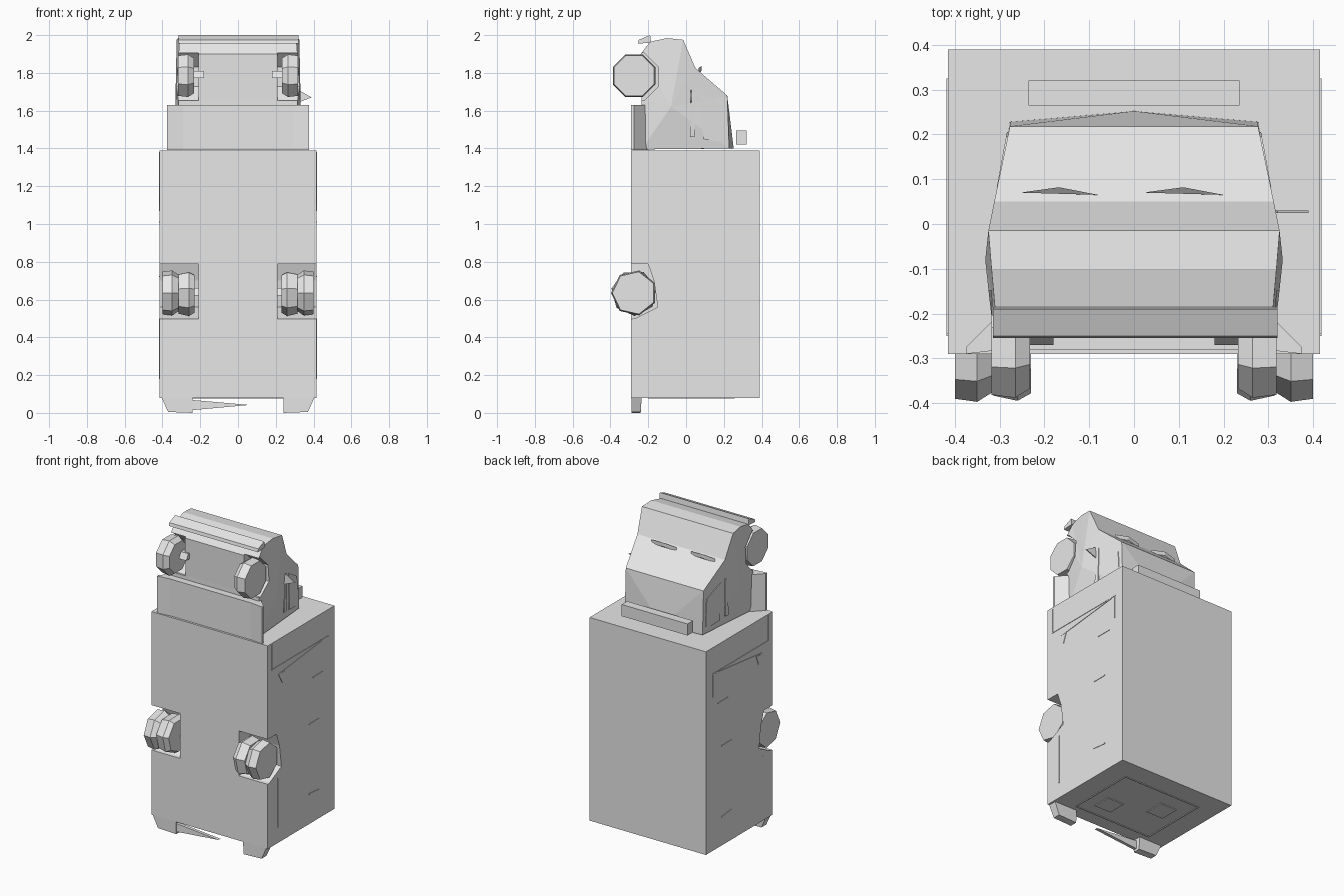
import bpy, bmesh, math

cube = bpy.data.objects.get("Cube")
if cube:
    bpy.data.objects.remove(cube, do_unlink=True)

grey = bpy.data.materials.new("light_grey")
grey.use_nodes = True
grey.diffuse_color = (0.8, 0.8, 0.8, 1)
grey.node_tree.nodes["Principled BSDF"].inputs["Base Color"].default_value = (0.8, 0.8, 0.8, 1)


def finish(name, bm):
    bmesh.ops.recalc_face_normals(bm, faces=bm.faces[:])
    me = bpy.data.meshes.new(name)
    bm.to_mesh(me)
    bm.free()
    me.materials.append(grey)
    ob = bpy.data.objects.new(name, me)
    bpy.context.collection.objects.link(ob)
    return ob


def loft(name, loops):
    """Skin matching point loops and cap both ends."""
    bm = bmesh.new()
    rings = [[bm.verts.new(p) for p in loop] for loop in loops]
    n = len(rings[0])
    for a, b in zip(rings, rings[1:]):
        for i in range(n):
            j = (i + 1) % n
            bm.faces.new((a[i], a[j], b[j], b[i]))
    bm.faces.new(rings[0])
    bm.faces.new(rings[-1])
    return finish(name, bm)


def box(name, x0, x1, y0, y1, z0, z1):
    return loft(name, [[(x0, y0, z), (x1, y0, z), (x1, y1, z), (x0, y1, z)] for z in (z0, z1)])


def side_prism(name, profile, x0, x1):
    """Extrude a (y, z) outline along x."""
    return loft(name, [[(x, y, z) for y, z in profile] for x in (x0, x1)])


def cut(target, cutter):
    cutter.hide_render = True
    mod = target.modifiers.new("cut", 'BOOLEAN')
    mod.operation = 'DIFFERENCE'
    mod.solver = 'EXACT'
    mod.object = cutter
    bpy.context.view_layer.objects.active = target
    bpy.ops.object.modifier_apply(modifier=mod.name)
    bpy.data.objects.remove(cutter, do_unlink=True)


def wheel(name, y, z, stations, sides, turn):
    """Low-poly tyre from (x, radius) stations."""
    ang = [turn + 2 * math.pi * i / sides for i in range(sides)]
    return loft(name, [[(x, y + r * math.cos(a), z + r * math.sin(a)) for a in ang]
                       for x, r in stations])


SIDES = ((1, "left"), (-1, "right"))

# Cargo box with rear wheel recesses
cargo = box("cargo_box", -0.415, 0.415, -0.29, 0.39, 0.08, 1.39)
recess = [(-0.35, 0.49), (-0.27, 0.50), (-0.15, 0.56), (-0.17, 0.70), (-0.20, 0.787), (-0.35, 0.787)]
for s, side in SIDES:
    cut(cargo, side_prism("recess_cutter", recess, s * 0.21, s * 0.5))

# Cab: side outline (y, z, half width) joined to a bulging centre on each side
outline = [(-0.235, 1.395, .31), (-0.235, 1.66, .315), (-0.24, 1.90, .315), (-0.19, 1.965, .31),
           (-0.10, 1.984, .318), (-0.015, 1.975, .325), (0.05, 1.825, .312),
           (0.218, 1.68, .277), (0.228, 1.40, .277)]
bm = bmesh.new()
rows = [[bm.verts.new((s * w, y, z)) for y, z, w in outline] for s in (1, -1)]
hubs = [bm.verts.new((s * 0.332, -0.08, 1.62)) for s in (1, -1)]
peak = bm.verts.new((0, 0.252, 1.40))
n = len(outline)
for row, hub in zip(rows, hubs):
    for i in range(n):
        bm.faces.new((row[i], row[(i + 1) % n], hub))
for i in range(n - 2):
    bm.faces.new((rows[0][i], rows[0][i + 1], rows[1][i + 1], rows[1][i]))
bm.faces.new((rows[0][-2], rows[0][-1], peak))
bm.faces.new((rows[1][-2], rows[1][-1], peak))
bm.faces.new((rows[0][-2], rows[1][-2], peak))
bm.faces.new((rows[0][0], rows[1][0], rows[1][-1], peak, rows[0][-1]))
cab = finish("cab", bm)
arch = [(-0.275 + 0.137 * math.cos(a), 1.78 + 0.137 * math.sin(a))
        for a in [math.pi * (2 * i + 1) / 8 for i in range(8)]]
for s, side in SIDES:
    cut(cab, side_prism("arch_cutter", arch, s * 0.21, s * 0.5))

# Chassis block between the cab and the cargo box, with flared sides
loft("chassis_block", [[(-.375, -.29, z), (-.29, -.28, z), (.29, -.28, z), (.375, -.29, z),
                        (.375, -.275, z), (.30, -.20, z), (-.30, -.20, z), (-.375, -.275, z)]
                       for z in (1.392, 1.63)])

# Bumper and roof deflector
bumper = [(-0.255, 1.955), (-0.25, 1.975), (-0.19, 2.0), (-0.185, 1.96)]
side_prism("bumper", bumper, -0.315, 0.32)
box("roof_deflector", -0.235, 0.235, 0.265, 0.32, 1.42, 1.495)

for s, side in SIDES:
    # Wheels and axle stubs
    wheel(side + "_front_wheel", -0.275, 1.785,
          [(s * .232, .10), (s * .265, .122), (s * .318, .115)], 8, math.pi / 8)
    wheel(side + "_rear_inner_wheel", -0.275, 0.635,
          [(s * .23, .105), (s * .26, .122), (s * .315, .11)], 7, 0.25)
    wheel(side + "_rear_outer_wheel", -0.275, 0.635,
          [(s * .315, .10), (s * .35, .122), (s * .40, .115)], 7, 0.45)
    for z, label in ((1.79, "front"), (0.64, "rear")):
        side_prism(f"{side}_{label}_axle", [(-.27, z - .018), (-.25, z + .02), (-.20, z + .02),
                                            (-.20, z - .018)], s * .18, s * .25)

    # Mud flaps
    loft(side + "_mud_flap", [[(s * .405, y0, .082), (s * .37, y1, .005),
                               (s * .24, y1, 0.0), (s * .24, y0, .082)]
                              for y0, y1 in ((-.29, -.288), (-.235, -.24))])

    # Thin panel trims on the cargo box sides
    a, b = s * 0.413, s * 0.418
    trims = [[(-.18, 1.16), (.29, 1.212), (.29, 1.218), (-.18, 1.167)],
             [(-.18, 1.16), (-.12, 1.165), (-.145, 1.10)],
             [(-.25, 1.216), (.325, 1.216), (.325, 1.222), (-.25, 1.222)],
             [(.317, 1.07), (.323, 1.07), (.323, 1.22), (.317, 1.22)],
             [(-.25, 1.22), (-.244, 1.22), (-.244, 1.38), (-.25, 1.38)],
             [(.17, 1.008), (.27, 1.008), (.27, 1.014), (.17, 1.014)],
             [(.13, .72), (.23, .72), (.23, .726), (.13, .726)],
             [(.13, .27), (.23, .26), (.23, .268), (.13, .278)],
             [(-.19, .18), (-.185, .18), (-.185, .50), (-.19, .50)]]
    for i, t in enumerate(trims):
        side_prism(f"{side}_panel_trim_{i + 1}", t, a, b)

    # Door pillar and window plates following the cab taper
    for label, quad in (("pillar", [(.02, 1.46), (.045, 1.46), (.05, 1.70), (.03, 1.70)]),
                        ("window", [(.09, 1.45), (.205, 1.43), (.195, 1.62), (.08, 1.69)])):
        loft(f"{side}_door_{label}",
             [[(s * (.332 - (y + .08) / .30 * .055 + d), y, z) for y, z in quad]
              for d in (-.004, .004)])

# Pointed exhaust sliver under the box
loft("exhaust_sliver", [[(-.27, y, .012), (.06, y, .042), (-.24, y, .068)] for y in (-.285, -.265)])

# Wipers
for label, x0, x1 in (("right", -0.255, -0.08), ("left", 0.02, 0.20)):
    mid = (x0 + x1) / 2
    loft(label + "_wiper", [[(x0, .07, z), (x1, .065, z), (mid, .082, z + .012)]
                            for z in (1.80, 1.825)])

# Side mirror
loft("side_mirror", [[(.31, y, 1.64), (.39, y, 1.67), (.32, y, 1.71)] for y in (.024, .03)])

# Frame trims on the underside
for i, (x0, x1, y0, y1) in enumerate([(-.28, .28, .25, .256), (-.28, .28, -.20, -.194),
                                      (-.28, -.274, -.2, .25), (.274, .28, -.2, .25),
                                      (-.2, -.08, .02, .15), (.08, .2, -.12, .0)]):
    box(f"underside_trim_{i + 1}", x0, x1, y0, y1, 0.076, 0.082)
    bpy.context.collection.objects[f"underside_trim_{i + 1}"].location.z = -0.0005
